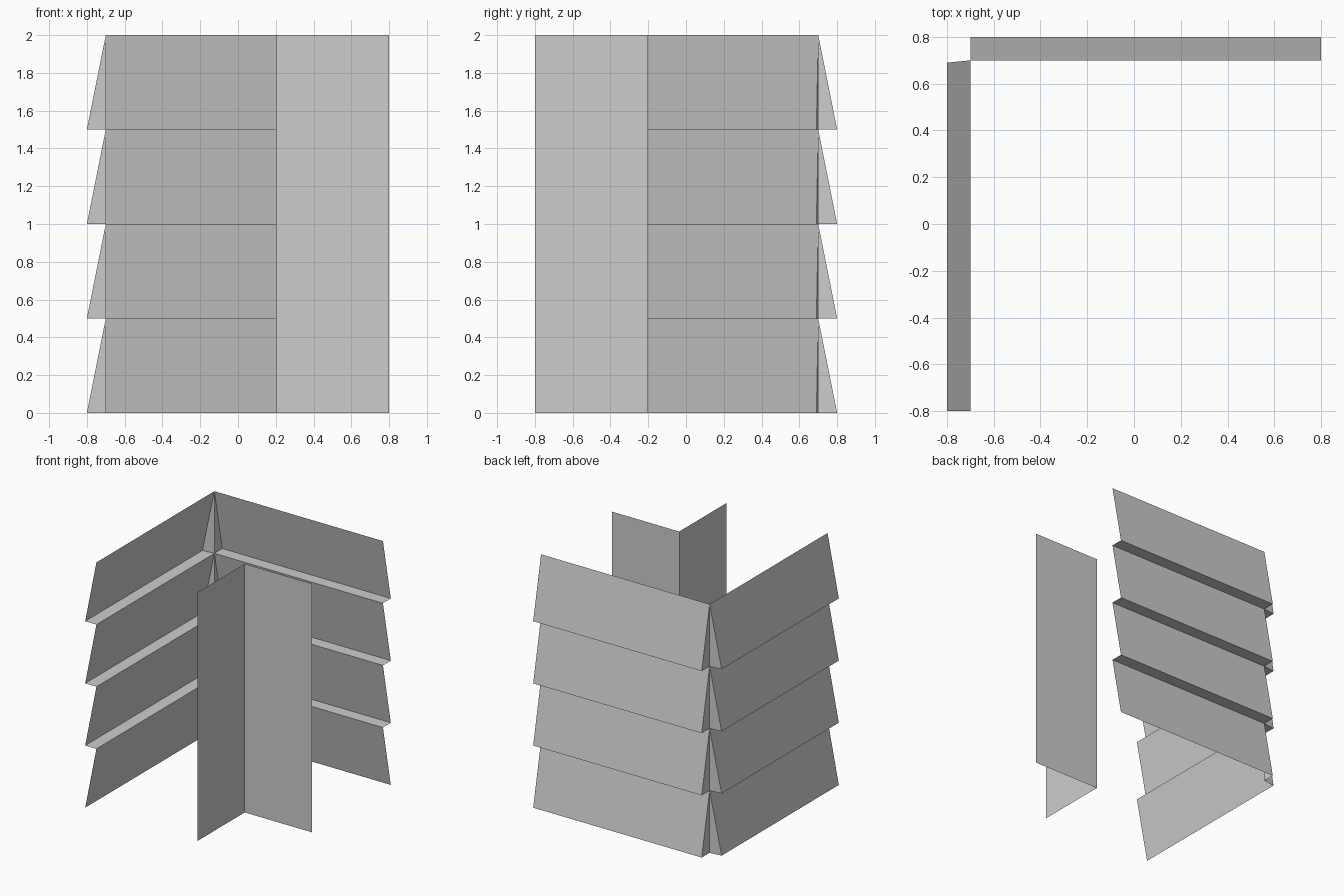
import bpy
import bmesh

cube = bpy.data.objects.get("Cube")
if cube:
    bpy.data.objects.remove(cube, do_unlink=True)

# Single plain colour
GREY = (0.61, 0.61, 0.61, 1.0)
grey = bpy.data.materials.new("plain grey")
grey.use_nodes = True
grey.diffuse_color = GREY
grey.node_tree.nodes["Principled BSDF"].inputs["Base Color"].default_value = GREY

COURSES, STEP = 4, 0.5      # stacked boards and their height
INNER, OUTER = 0.7, 0.8     # board depth at its top and bottom edges
END = 0.8                   # free end of each wall


def make_object(name, faces):
    """Build one flat-shaded sheet object from lists of corner points."""
    bm = bmesh.new()
    for corners in faces:
        bm.faces.new([bm.verts.new(c) for c in corners])
    bmesh.ops.remove_doubles(bm, verts=bm.verts, dist=1e-4)
    mesh = bpy.data.meshes.new(name)
    bm.to_mesh(mesh)
    bm.free()
    mesh.materials.append(grey)
    obj = bpy.data.objects.new(name, mesh)
    bpy.context.collection.objects.link(obj)


def siding_wall(place, corner_low):
    """Lapped boards; place(along, out, z) maps wall coordinates to space.
    The wall runs from the corner at -INNER to its free end at END."""
    faces = []
    for i in range(COURSES):
        low, high = i * STEP, (i + 1) * STEP
        # Sloping board
        faces.append([place(END, OUTER, low), place(corner_low, OUTER, low),
                      place(-INNER, INNER, high), place(END, INNER, high)])
        # Triangular cap at the corner
        faces.append([place(corner_low, OUTER, low), place(-INNER, INNER, low),
                      place(-INNER, INNER, high)])
        # Ledge under every board but the lowest
        if i:
            faces.append([place(END, INNER, low), place(-INNER, INNER, low),
                          place(corner_low, OUTER, low), place(END, OUTER, low)])
    return faces


# Back wall and side wall meet at the rear corner
make_object("back_siding", siding_wall(lambda a, o, z: (a, o, z), -INNER))

# The side wall is a mirrored copy with its winding turned outward
side = siding_wall(lambda a, o, z: (-o, -a, z), -0.69)
make_object("side_siding", [face[::-1] for face in side])

# Inside corner made of two upright sheets, open towards the front
HEIGHT = COURSES * STEP
NEAR, FAR = 0.2, 0.8
front = [(NEAR, -NEAR, 0), (FAR, -NEAR, 0), (FAR, -NEAR, HEIGHT), (NEAR, -NEAR, HEIGHT)]
flank = [(NEAR, -FAR, 0), (NEAR, -NEAR, 0), (NEAR, -NEAR, HEIGHT), (NEAR, -FAR, HEIGHT)]
make_object("corner_sheets", [front, flank])
